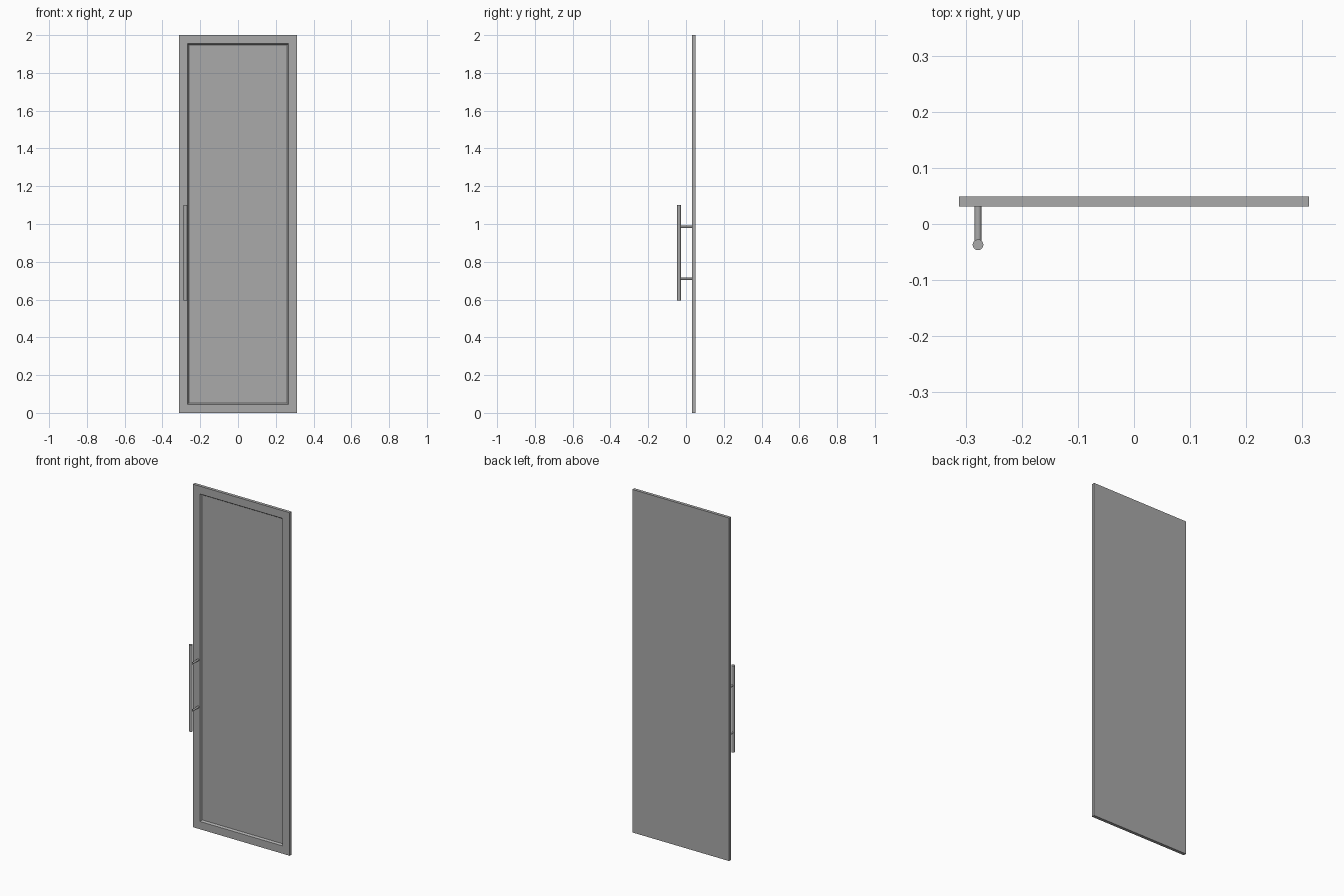
import bpy
import bmesh
from mathutils import Matrix, Vector

cube = bpy.data.objects.get("Cube")
if cube:
    bpy.data.objects.remove(cube, do_unlink=True)

WIDTH, HEIGHT = 0.624, 2.0
FRONT_Y, BACK_Y = 0.031, 0.049
BAR_X, BAR_Y = -0.278, -0.037

grey = bpy.data.materials.new("plain grey")
grey.use_nodes = True
colour = (0.4, 0.4, 0.4, 1)
grey.diffuse_color = colour
grey.node_tree.nodes["Principled BSDF"].inputs["Base Color"].default_value = colour


def make_object(name, bm):
    mesh = bpy.data.meshes.new(name)
    bm.to_mesh(mesh)
    bm.free()
    mesh.materials.append(grey)
    obj = bpy.data.objects.new(name, mesh)
    bpy.context.collection.objects.link(obj)
    return obj


def rod(name, start, end, radius):
    start, end = Vector(start), Vector(end)
    axis = end - start
    turn = axis.to_track_quat("Z", "Y").to_matrix().to_4x4()
    bm = bmesh.new()
    bmesh.ops.create_cone(bm, cap_ends=True, segments=32, radius1=radius,
                          radius2=radius, depth=axis.length,
                          matrix=Matrix.Translation((start + end) / 2) @ turn)
    obj = make_object(name, bm)
    bpy.ops.object.select_all(action="DESELECT")
    obj.select_set(True)
    bpy.context.view_layer.objects.active = obj
    bpy.ops.object.shade_smooth_by_angle()


# Door slab with a flat frame and a sunken panel behind a sloped moulding
bm = bmesh.new()
size = Matrix.Diagonal((WIDTH, BACK_Y - FRONT_Y, HEIGHT, 1))
centre = Matrix.Translation((0, (FRONT_Y + BACK_Y) / 2, HEIGHT / 2))
bmesh.ops.create_cube(bm, size=1, matrix=centre @ size)
bm.normal_update()
panel = min(bm.faces, key=lambda f: f.calc_center_median().y)
bmesh.ops.inset_region(bm, faces=[panel], thickness=0.064)
bmesh.ops.inset_region(bm, faces=[panel], thickness=0.01, depth=-0.01)
make_object("door_panel", bm)

# Upright pull bar on two posts
rod("handle_bar", (BAR_X, BAR_Y, 0.595), (BAR_X, BAR_Y, 1.1), 0.0095)
for name, z in (("lower_handle_post", 0.71), ("upper_handle_post", 0.985)):
    rod(name, (BAR_X, BAR_Y, z), (BAR_X, FRONT_Y + 0.001, z), 0.006)
